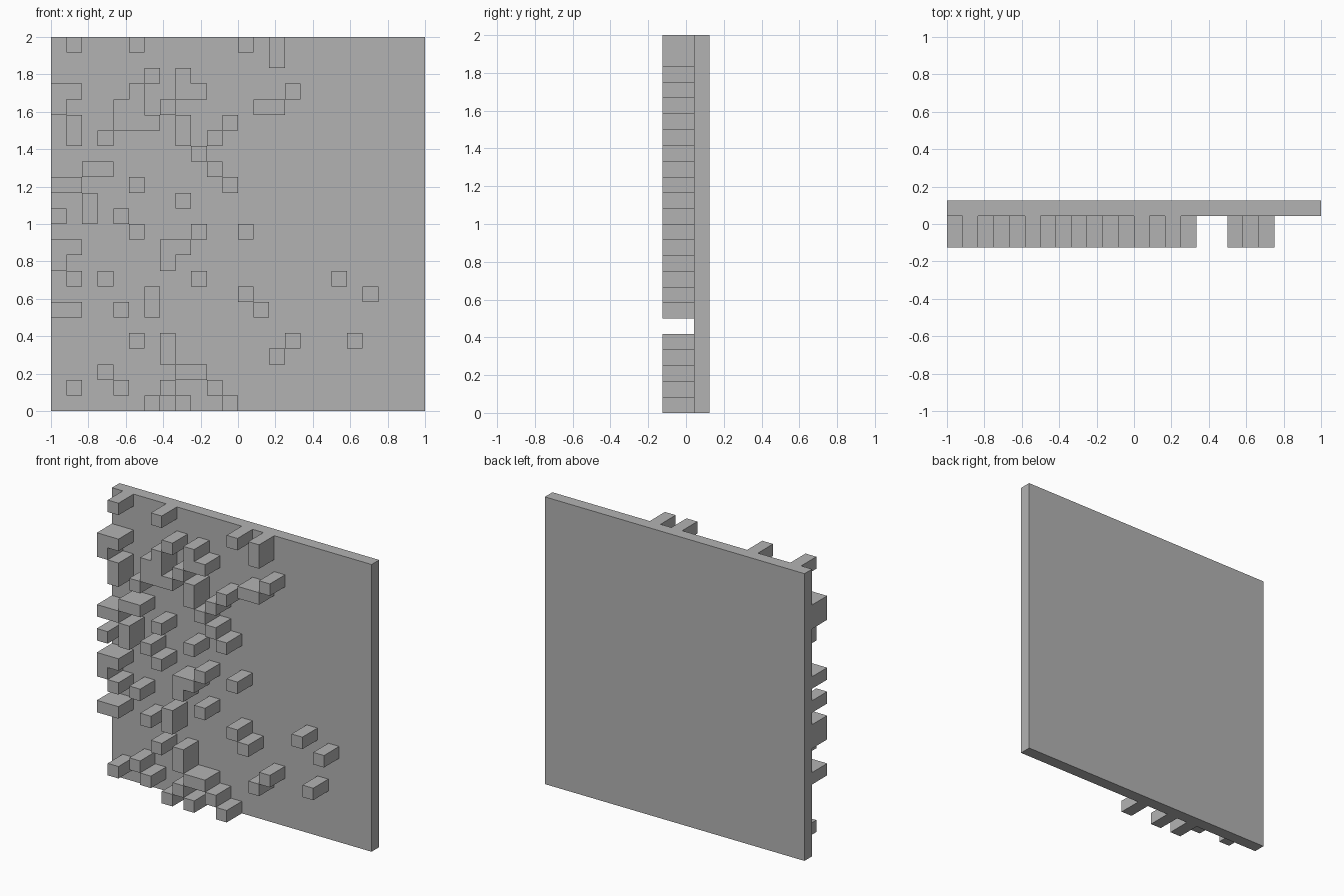
import bpy, bmesh, math

if "Cube" in bpy.data.objects:
    bpy.data.objects.remove(bpy.data.objects["Cube"])

U = 1 / 12                      # grid unit: the panel is 24 x 24 units
FRONT, JOINT, BACK = -0.125, -0.125 + 2 * U, 0.125

grey = bpy.data.materials.new("plain_grey")
grey.diffuse_color = (0.45, 0.45, 0.45, 1)
grey.use_nodes = True
grey.node_tree.nodes["Principled BSDF"].inputs["Base Color"].default_value = grey.diffuse_color

# columns of the raised cells, one row per entry from the top down
ROWS = [
    [1, 5, 12, 14], [14], [6, 8], [0, 1, 5, 8, 9, 15],
    [0, 4, 5, 7, 13, 14], [1, 4, 5, 6, 8, 11], [1, 3, 8, 10], [9],
    [2, 3, 10], [0, 1, 5, 11], [2, 8], [0, 2, 4, 11][:3],
    [5, 9, 12], [0, 1, 7, 8], [0, 7], [1, 3, 9, 18],
    [6, 12, 20], [0, 1, 4, 6, 13], [], [5, 7, 15, 19],
    [7, 14], [3, 8, 9], [1, 4, 7, 10], [6, 8, 11],
]
ROWS[11] = [0, 2, 4]


def make_object(name, bm):
    me = bpy.data.meshes.new(name)
    bm.to_mesh(me)
    bm.free()
    me.materials.append(grey)
    bpy.context.collection.objects.link(bpy.data.objects.new(name, me))


def quad(bm, *pts):
    bm.faces.new([bm.verts.new(p) for p in pts])


# back panel
bm = bmesh.new()
bmesh.ops.create_cube(bm, size=1)
for v in bm.verts:
    v.co = (v.co.x * 2, JOINT if v.co.y < 0 else BACK, v.co.z * 2 + 1)
make_object("back_panel", bm)

# raised blocks: neighbouring cells merge, so walls appear only on outlines
cells = {(c, r) for r, row in enumerate(ROWS) for c in row}
bm = bmesh.new()
for c, r in sorted(cells):
    x0, x1 = -1 + c * U, -1 + (c + 1) * U
    z0, z1 = 2 - (r + 1) * U, 2 - r * U
    ring = [(x0, z0), (x1, z0), (x1, z1), (x0, z1)]
    quad(bm, *[(x, FRONT, z) for x, z in ring])
    quad(bm, *[(x, JOINT, z) for x, z in reversed(ring)])
    for i, (dc, dr) in enumerate([(0, 1), (1, 0), (0, -1), (-1, 0)]):
        if (c + dc, r + dr) not in cells:
            (ax, az), (bx, bz) = ring[i], ring[(i + 1) % 4]
            quad(bm, (ax, FRONT, az), (ax, JOINT, az), (bx, JOINT, bz), (bx, FRONT, bz))
bmesh.ops.remove_doubles(bm, verts=bm.verts, dist=1e-4)
bmesh.ops.dissolve_limit(bm, angle_limit=math.radians(1), verts=bm.verts, edges=bm.edges)
make_object("raised_blocks", bm)
